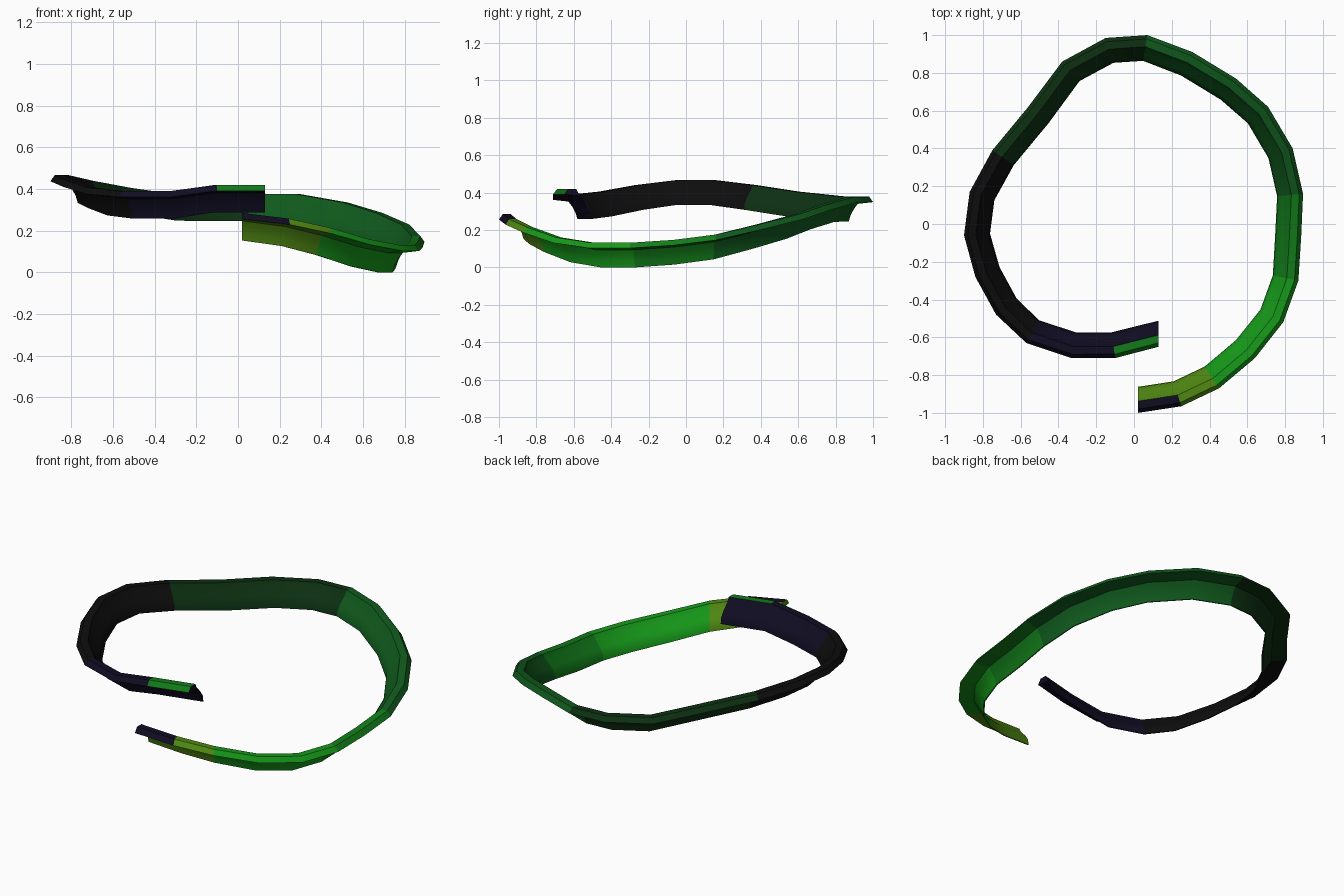
import bpy, bmesh
from mathutils import Vector

if "Cube" in bpy.data.objects:
    bpy.data.objects.remove(bpy.data.objects["Cube"])

WIDTH, HEIGHT = 0.138, 0.132

# Outer top edge of the open ring: x, y, height of the lip
PATH = [
    (.13, -.65, .42), (-.10, -.71, .42), (-.33, -.71, .39), (-.57, -.63, .39),
    (-.73, -.48, .405), (-.84, -.28, .44), (-.90, -.06, .466), (-.87, .17, .466),
    (-.75, .39, .44), (-.56, .62, .405), (-.38, .86, .38), (-.15, .985, .378),
    (.07, 1.0, .378), (.31, .91, .375), (.54, .77, .335), (.71, .62, .285),
    (.84, .40, .23), (.895, .16, .175), (.885, -.07, .147), (.87, -.30, .132),
    (.79, -.52, .132), (.64, -.71, .16), (.45, -.87, .215), (.25, -.965, .258),
    (.02, -1.0, .285)]

# Cross-section: (0 outer .. 1 inner, drop as part of the height)
PROFILE = [(0, -.22), (.15, 0), (.45, 0), (.55, -.2), (.82, -.5), (.97, -.75),
           (1, -1), (.95, -1), (.88, -.75), (.75, -.5), (.6, -.29)]


def material(name, rgb):
    m = bpy.data.materials.new(name)
    m.diffuse_color = (*rgb, 1)
    m.use_nodes = True
    m.node_tree.nodes["Principled BSDF"].inputs["Base Color"].default_value = m.diffuse_color
    return m


MATS = [material("near_black", (.004, .004, .004)),
        material("navy", (.005, .004, .016)),
        material("dark_green", (.004, .03, .006)),
        material("mid_green", (.005, .1, .012)),
        material("green", (.006, .2, .01)),
        material("bright_green", (.008, .32, .01)),
        material("olive", (.08, .25, .006))]
# Colour of each stretch along the ring
SHADES = [1, 1, 1, 0, 0, 0, 0, 0, 2, 2, 2, 2, 3, 3, 3, 3, 3, 4, 4, 5, 5, 5, 6, 1]

# Sweep the profile along the path
bm = bmesh.new()
pts = [Vector(p) for p in PATH]
rings = []
for i, p in enumerate(pts):
    if i in (0, len(pts) - 1):
        inward = Vector((0, 1, 0))
    else:
        t = pts[i + 1] - pts[i - 1]
        inward = Vector((t.y, -t.x, 0)).normalized()
    rings.append([bm.verts.new(p + inward * WIDTH * u + Vector((0, 0, HEIGHT * v)))
                  for u, v in PROFILE])
n = len(PROFILE)
for i in range(len(rings) - 1):
    a, b = rings[i], rings[i + 1]
    for k in range(n):
        j = (k + 1) % n
        f = bm.faces.new((a[k], a[j], b[j], b[k]))
        f.material_index = SHADES[i]
        if i == 0 and k in (0, 1):
            f.material_index = 4
        if i == len(rings) - 2 and k not in (0, 1):
            f.material_index = 6
# Close both ends
for ring, shade in ((rings[0], 1), (rings[-1], 6)):
    bm.faces.new(ring).material_index = shade
bmesh.ops.recalc_face_normals(bm, faces=bm.faces)

mesh = bpy.data.meshes.new("open_band")
bm.to_mesh(mesh)
bm.free()
for m in MATS:
    mesh.materials.append(m)
band = bpy.data.objects.new("open_band", mesh)
bpy.context.collection.objects.link(band)
bpy.context.view_layer.objects.active = band
band.select_set(True)
bpy.ops.object.shade_smooth_by_angle(angle=0.7)
